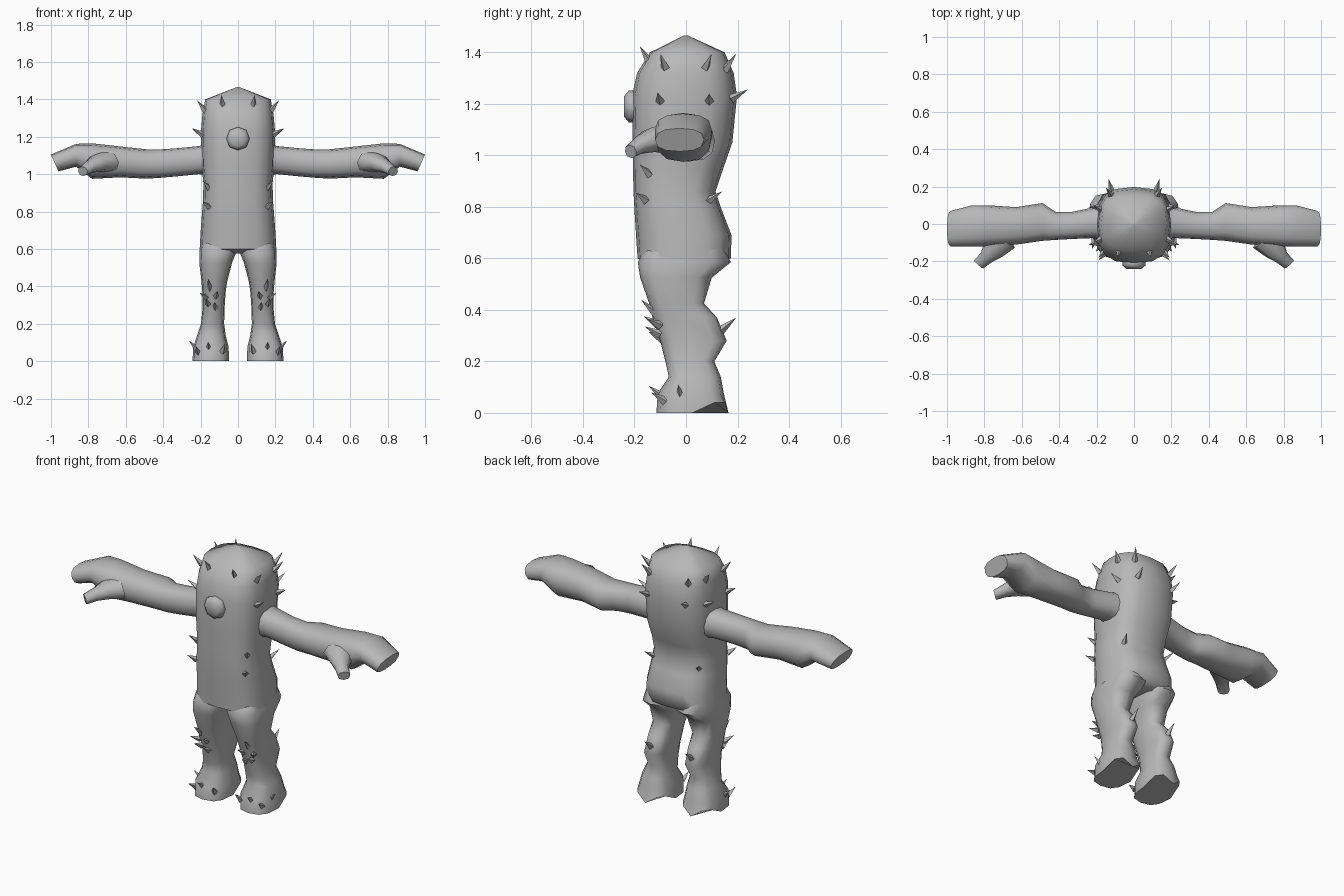
import bpy, bmesh, math
from mathutils import Vector

if "Cube" in bpy.data.objects:
    bpy.data.objects.remove(bpy.data.objects["Cube"])

grey = bpy.data.materials.new("plain_grey")
grey.diffuse_color = (0.48, 0.48, 0.48, 1)
grey.use_nodes = True
grey.node_tree.nodes["Principled BSDF"].inputs["Base Color"].default_value = grey.diffuse_color


def finish(bm, name, mirror=False, angle=65):
    bmesh.ops.recalc_face_normals(bm, faces=bm.faces)
    me = bpy.data.meshes.new(name)
    bm.to_mesh(me)
    bm.free()
    me.materials.append(grey)
    ob = bpy.data.objects.new(name, me)
    bpy.context.collection.objects.link(ob)
    if angle:
        bpy.ops.object.select_all(action='DESELECT')
        ob.select_set(True)
        bpy.context.view_layer.objects.active = ob
        bpy.ops.object.shade_smooth_by_angle(angle=math.radians(angle))
    if mirror:
        ob.modifiers.new("mirror", 'MIRROR').use_clip = False
    return ob


def oval(a0, a1, b0, b1, n=12, power=2.8):
    """Rounded-square outline filling the given 2D bounds."""
    pts = []
    for i in range(n):
        t = 2 * math.pi * i / n
        c, s = math.cos(t), math.sin(t)
        u = math.copysign(abs(c) ** (2 / power), c)
        v = math.copysign(abs(s) ** (2 / power), s)
        pts.append(((a0 + a1) / 2 + u * (a1 - a0) / 2, (b0 + b1) / 2 + v * (b1 - b0) / 2))
    return pts


def loft(rings):
    """Skin a list of equal-length rings and cap both ends."""
    bm = bmesh.new()
    rows = [[bm.verts.new(p) for p in r] for r in rings]
    n = len(rows[0])
    for a, b in zip(rows, rows[1:]):
        for i in range(n):
            j = (i + 1) % n
            bm.faces.new((a[i], a[j], b[j], b[i]))
    bm.faces.new(rows[0])
    bm.faces.new(rows[-1])
    return bm


# Torso and head: z, half width, y back-to-front range
torso = [(1.465, .008, -.008, .008), (1.40, .175, -.14, .15), (1.32, .19, -.19, .185),
         (1.23, .198, -.21, .198), (1.05, .195, -.207, .18), (.95, .185, -.206, .145),
         (.86, .187, -.204, .115), (.785, .193, -.20, .14), (.69, .20, -.194, .177),
         (.60, .205, -.188, .174), (.575, .12, -.12, .12)]
finish(loft([[(x, y, z) for x, y in oval(-w, w, y0, y1, 16)] for z, w, y0, y1 in torso]), "torso")

# Legs: z, x range, y range
leg = [(.66, .01, .19, -.15, .14), (.585, .008, .207, -.187, .174), (.525, .032, .207, -.178, .10),
       (.425, .058, .195, -.143, .07), (.37, .066, .191, -.13, .12), (.28, .072, .19, -.10, .158),
       (.20, .074, .198, -.08, .11), (.14, .066, .218, -.067, .135), (.075, .05, .24, -.11, .147),
       (0, .048, .243, -.115, .165)]
rings = [[(x, y, z) for x, y in oval(x0, x1, y0, y1)] for z, x0, x1, y0, y1 in leg]
# raised notch across the sole in front of the heel
rings[-1] = [(x, y, .04 if .05 < y < .155 else z) for x, y, z in rings[-1]]
finish(loft(rings), "leg", True)

# Arms with mitten hands: x, y range, z range, slant of the ring
arm = [(.14, -.09, .10, .99, 1.17, 0), (.21, -.075, .09, 1.0, 1.15, 0),
       (.33, -.08, .065, .988, 1.138, 0), (.42, -.085, .065, .98, 1.132, 0),
       (.49, -.09, .112, .976, 1.133, 0), (.63, -.11, .09, .983, 1.148, 0),
       (.78, -.12, .10, .975, 1.165, 0), (.865, -.12, .10, 1.04, 1.162, 0),
       (.96, -.12, .07, 1.015, 1.105, .04)]
rings = []
for x, y0, y1, z0, z1, s in arm:
    rings.append([(x + s * (z - z0) / (z1 - z0), y, z) for y, z in oval(y0, y1, z0, z1, 12, 2.5)])
finish(loft(rings), "arm", True)

# Thumbs: centre and radii
thumb = [((.70, -.07, 1.065), .085, .06), ((.75, -.13, 1.06), .065, .048),
         ((.79, -.18, 1.04), .038, .035), ((.83, -.215, 1.015), .033, .026)]
axis = Vector((.13, -.145, -.04)).normalized()
side = axis.cross(Vector((0, 0, 1))).normalized()
up = side.cross(axis)
finish(loft([[Vector(c) + side * u + up * v for u, v in oval(-a, a, -b, b, 8, 2.2)]
             for c, a, b in thumb]), "thumb", True)

# Nose button
nose = [(-.17, .05), (-.20, .062), (-.222, .062), (-.24, .04)]
finish(loft([[(x, y, z + 1.19) for x, z in oval(-r, r, -r, r, 8, 2.2)] for y, r in nose]), "nose")

# Spikes: base point and tip point on one side
spikes = [((.08, -.14, 1.36), (.09, -.18, 1.425)), ((.175, -.08, 1.34), (.22, -.10, 1.395)),
          ((.175, .075, 1.34), (.22, .10, 1.395)), ((.12, .15, 1.33), (.15, .195, 1.395)),
          ((.185, -.10, 1.21), (.245, -.11, 1.245)), ((.185, .09, 1.21), (.245, .09, 1.24)),
          ((.12, .175, 1.22), (.135, .24, 1.255)), ((.155, -.14, .925), (.19, -.18, .965)),
          ((.155, -.155, .825), (.19, -.195, .855)), ((.14, .08, .82), (.17, .14, .86)),
          ((.15, -.115, .385), (.16, -.175, .44)), ((.17, -.10, .34), (.205, -.15, .365)),
          ((.12, -.11, .345), (.11, -.165, .375)), ((.16, -.10, .305), (.17, -.16, .335)),
          ((.12, -.09, .285), (.125, -.145, .315)), ((.13, .135, .32), (.13, .195, .37)),
          ((.155, -.085, .06), (.16, -.145, .105)), ((.085, -.09, .05), (.07, -.13, .095)),
          ((.21, -.08, .045), (.225, -.135, .08)), ((.215, -.02, .06), (.262, -.03, .11))]
bm = bmesh.new()
for base, tip in spikes:
    base, tip = Vector(base), Vector(tip)
    d = (tip - base).normalized()
    s = d.cross(Vector((0, 0, 1))).normalized()
    u = s.cross(d)
    ring = [bm.verts.new(base + .018 * (s * math.cos(k * math.pi / 2) + u * math.sin(k * math.pi / 2)))
            for k in range(4)]
    top = bm.verts.new(tip)
    bm.faces.new(ring)
    for k in range(4):
        bm.faces.new((ring[k], ring[(k + 1) % 4], top))
finish(bm, "spikes", True, 0)
